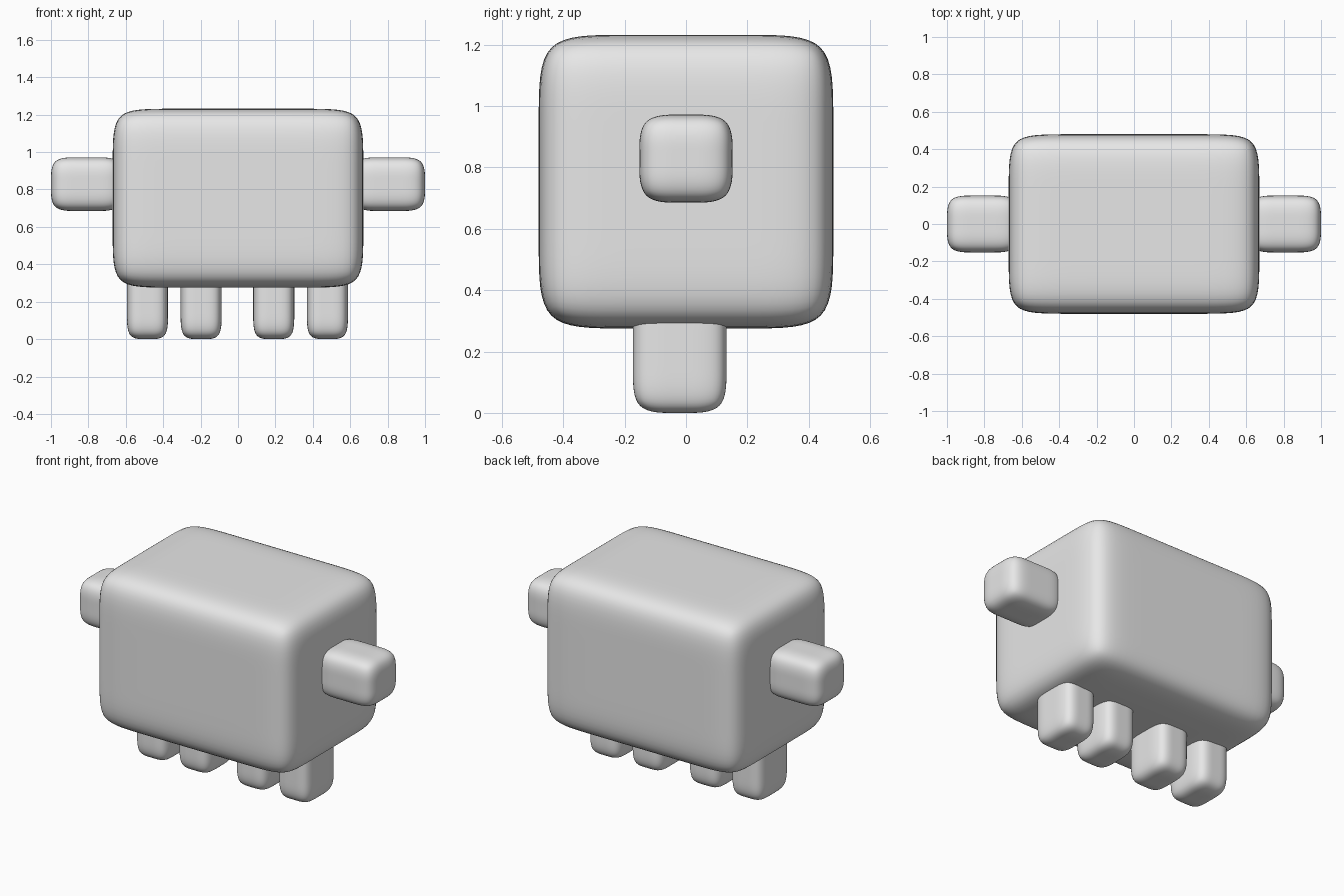
import bpy
import bmesh
from mathutils import Vector

default = bpy.data.objects.get("Cube")
if default:
    bpy.data.objects.remove(default, do_unlink=True)

# One plain grey for everything
GREY = (0.8, 0.8, 0.8, 1.0)
grey = bpy.data.materials.new("plain grey")
grey.use_nodes = True
grey.diffuse_color = GREY
grey.node_tree.nodes["Principled BSDF"].inputs["Base Color"].default_value = GREY


def soft_box(name, low, high, inset):
    """Box with support loops at the inset from each side, softened by subdivision."""
    low, high = Vector(low), Vector(high)
    centre, size = (low + high) / 2, high - low
    bm = bmesh.new()
    bmesh.ops.create_cube(bm, size=1)
    bmesh.ops.scale(bm, vec=size, verts=bm.verts)
    for axis in range(3):
        normal = Vector((0, 0, 0))
        normal[axis] = 1
        for side in (-1, 1):
            cut = normal * side * (size[axis] / 2 - inset[axis])
            bmesh.ops.bisect_plane(bm, geom=bm.verts[:] + bm.edges[:] + bm.faces[:],
                                   plane_co=cut, plane_no=normal)
    for face in bm.faces:
        face.smooth = True
    mesh = bpy.data.meshes.new(name)
    bm.to_mesh(mesh)
    bm.free()
    mesh.materials.append(grey)
    obj = bpy.data.objects.new(name, mesh)
    obj.location = centre
    bpy.context.collection.objects.link(obj)
    soften = obj.modifiers.new("soften", 'SUBSURF')
    soften.levels = soften.render_levels = 3
    return obj


# Body
soft_box("body", (-0.67, -0.48, 0.275), (0.67, 0.48, 1.232), (0.25, 0.25, 0.25))

# Arms and legs on both sides
for side, label in ((1, "left"), (-1, "right")):
    arm_x = sorted((side * 0.62, side * 1.0))
    soft_box(label + "_arm", (arm_x[0], -0.152, 0.685), (arm_x[1], 0.152, 0.972),
             (0.14, 0.14, 0.135))
    for place, x in (("outer", 0.481), ("inner", 0.194)):
        mid = side * x - 0.003
        soft_box(f"{label}_{place}_leg", (mid - 0.11, -0.173, 0), (mid + 0.11, 0.132, 0.42),
                 (0.1, 0.14, 0.14))
